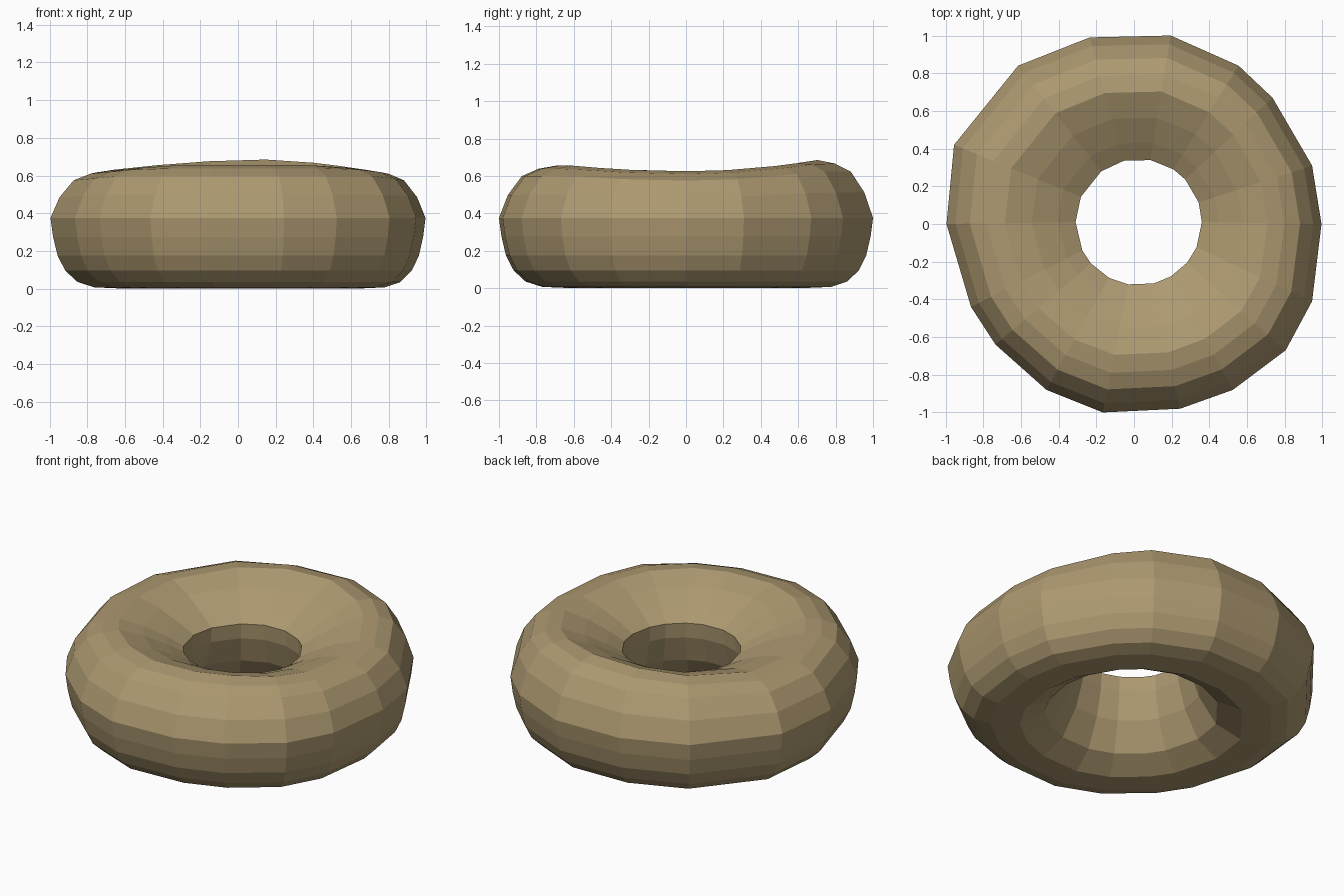
import bpy, bmesh
from mathutils import Vector

if "Cube" in bpy.data.objects:
    bpy.data.objects.remove(bpy.data.objects["Cube"])

# Outer outline of the ring, seen from above (irregular hand-shaped polygon)
outline = [(.19, 1), (-.24, .99), (-.62, .84), (-.96, .42), (-1, 0), (-.87, -.44),
           (-.74, -.64), (-.47, -.88), (-.17, -1), (.24, -.98), (.52, -.88), (.80, -.67),
           (.94, -.41), (.99, 0), (.94, .31), (.73, .67), (.55, .84)]

# Cross-section: (0 = hole edge .. 1 = outer edge, height)
profile = [(1, .38), (.98, .28), (.945, .18), (.885, .10), (.79, .04), (.66, .012),
           (.42, .005), (.22, .08), (.08, .24), (.01, .40), (0, .49), (.14, .54),
           (.34, .595), (.55, .63), (.69, .615), (.82, .58), (.93, .49)]

HOLE_CENTRE, HOLE_RADIUS = Vector((.02, .01)), .335


def lift(z, x, y):
    """Raise the crown toward the back right and slightly toward the front."""
    if y > 0:
        extra = .056 * min(1, y / .7) ** 2 * (1 + .5 * max(-.8, min(.15, x)))
    else:
        extra = .03 * min(1, -y / .6) ** 2
    return z + extra * max(0, (z - .38) / .25)


# Ring body
bm = bmesh.new()
rings = []
for p in outline:
    outer = Vector(p)
    inner = HOLE_CENTRE + outer.normalized() * HOLE_RADIUS
    ring = []
    for t, z in profile:
        q = inner.lerp(outer, t)
        ring.append(bm.verts.new((q.x, q.y, lift(z, q.x, q.y))))
    rings.append(ring)
n, m = len(rings), len(profile)
for i in range(n):
    a, b = rings[i], rings[(i + 1) % n]
    for j in range(m):
        k = (j + 1) % m
        bm.faces.new((a[j], b[j], b[k], a[k]))
bmesh.ops.recalc_face_normals(bm, faces=bm.faces)
low = min(v.co.z for v in bm.verts)
bmesh.ops.translate(bm, verts=bm.verts, vec=(0.005, 0, -low))

mesh = bpy.data.meshes.new("ring_body")
bm.to_mesh(mesh)
bm.free()
body = bpy.data.objects.new("ring_body", mesh)
bpy.context.collection.objects.link(body)

# Tan colour
tan = bpy.data.materials.new("tan")
tan.diffuse_color = (.42, .32, .165, 1)
tan.use_nodes = True
tan.node_tree.nodes["Principled BSDF"].inputs["Base Color"].default_value = tan.diffuse_color
mesh.materials.append(tan)
